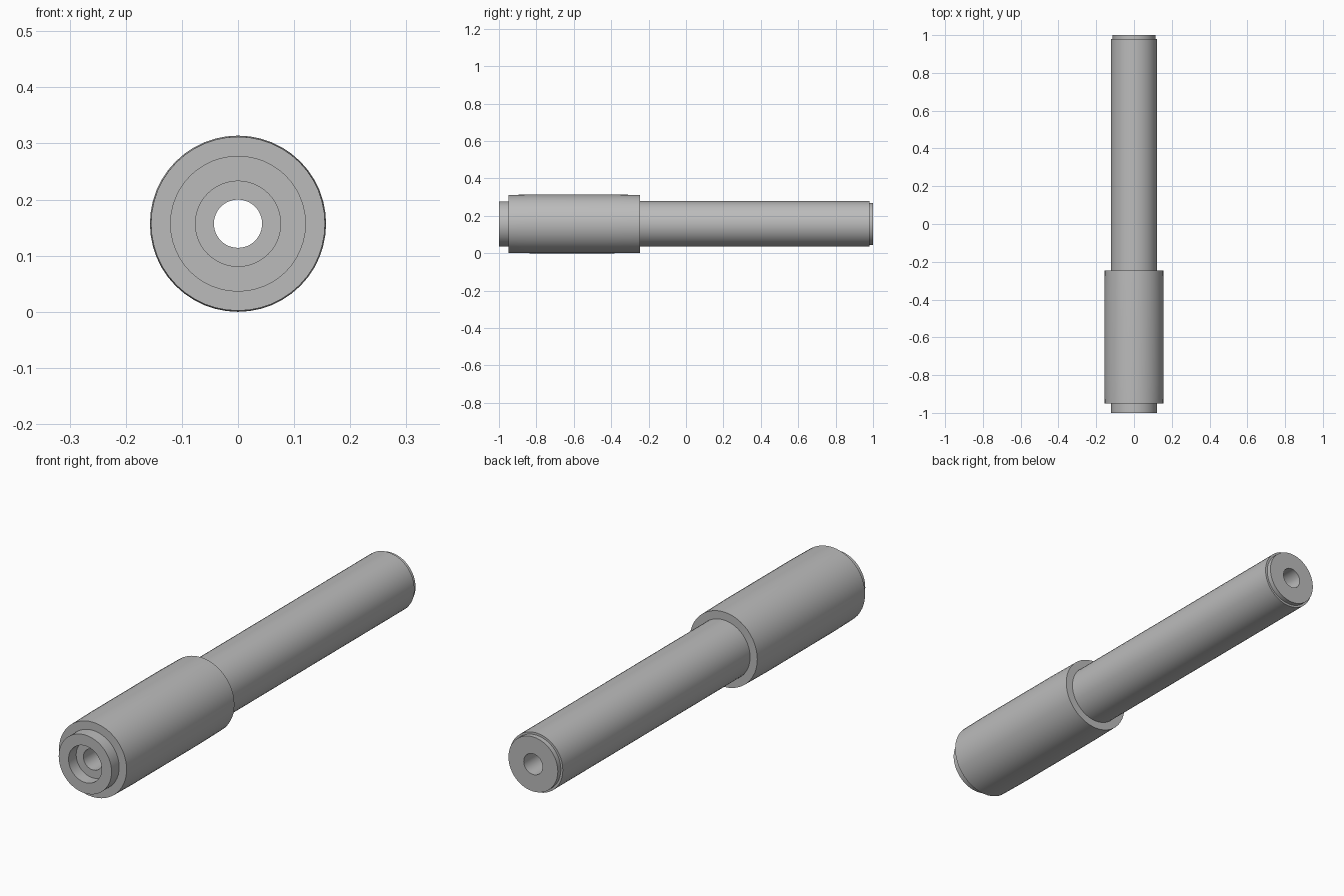
import bpy, bmesh, math
from mathutils import Vector, Matrix

if "Cube" in bpy.data.objects:
    bpy.data.objects.remove(bpy.data.objects["Cube"], do_unlink=True)

AXIS_Z = 0.157
SIDES = 48

steel = bpy.data.materials.new("plain grey metal")
steel.use_nodes = True
grey = (0.5, 0.5, 0.5, 1)
steel.diffuse_color = grey
steel.node_tree.nodes["Principled BSDF"].inputs["Base Color"].default_value = grey


def turned(name, profile):
    """Revolve a closed (y, radius) profile around the long axis."""
    bm = bmesh.new()
    rings = []
    for i in range(SIDES):
        turn = Matrix.Rotation(math.tau * i / SIDES, 3, 'Y')
        rings.append([bm.verts.new(turn @ Vector((0, y, r))) for y, r in profile])
    n = len(profile)
    for i, ring in enumerate(rings):
        after = rings[(i + 1) % SIDES]
        for j in range(n):
            k = (j + 1) % n
            bm.faces.new((ring[j], ring[k], after[k], after[j]))
    bmesh.ops.recalc_face_normals(bm, faces=bm.faces)
    mesh = bpy.data.meshes.new(name)
    bm.to_mesh(mesh)
    bm.free()
    mesh.materials.append(steel)
    obj = bpy.data.objects.new(name, mesh)
    obj.location.z = AXIS_Z
    bpy.context.collection.objects.link(obj)
    bpy.ops.object.select_all(action='DESELECT')
    obj.select_set(True)
    bpy.context.view_layer.objects.active = obj
    bpy.ops.object.shade_smooth_by_angle(angle=math.radians(30))
    return obj


# Long hollow shaft: counterbored front, through bore, stepped rear tip
turned("shaft", [
    (-1, 0.076), (-1, 0.121), (-0.94, 0.121), (-0.94, 0.122),
    (0.98, 0.122), (0.98, 0.113), (1, 0.113), (1, 0.043),
    (-0.95, 0.043), (-0.95, 0.076),
])

# Thick sleeve around the front part, very slightly fuller in the middle
turned("sleeve", [
    (-0.95, 0.12), (-0.95, 0.155), (-0.83, 0.157), (-0.39, 0.157),
    (-0.245, 0.155), (-0.245, 0.12),
])
